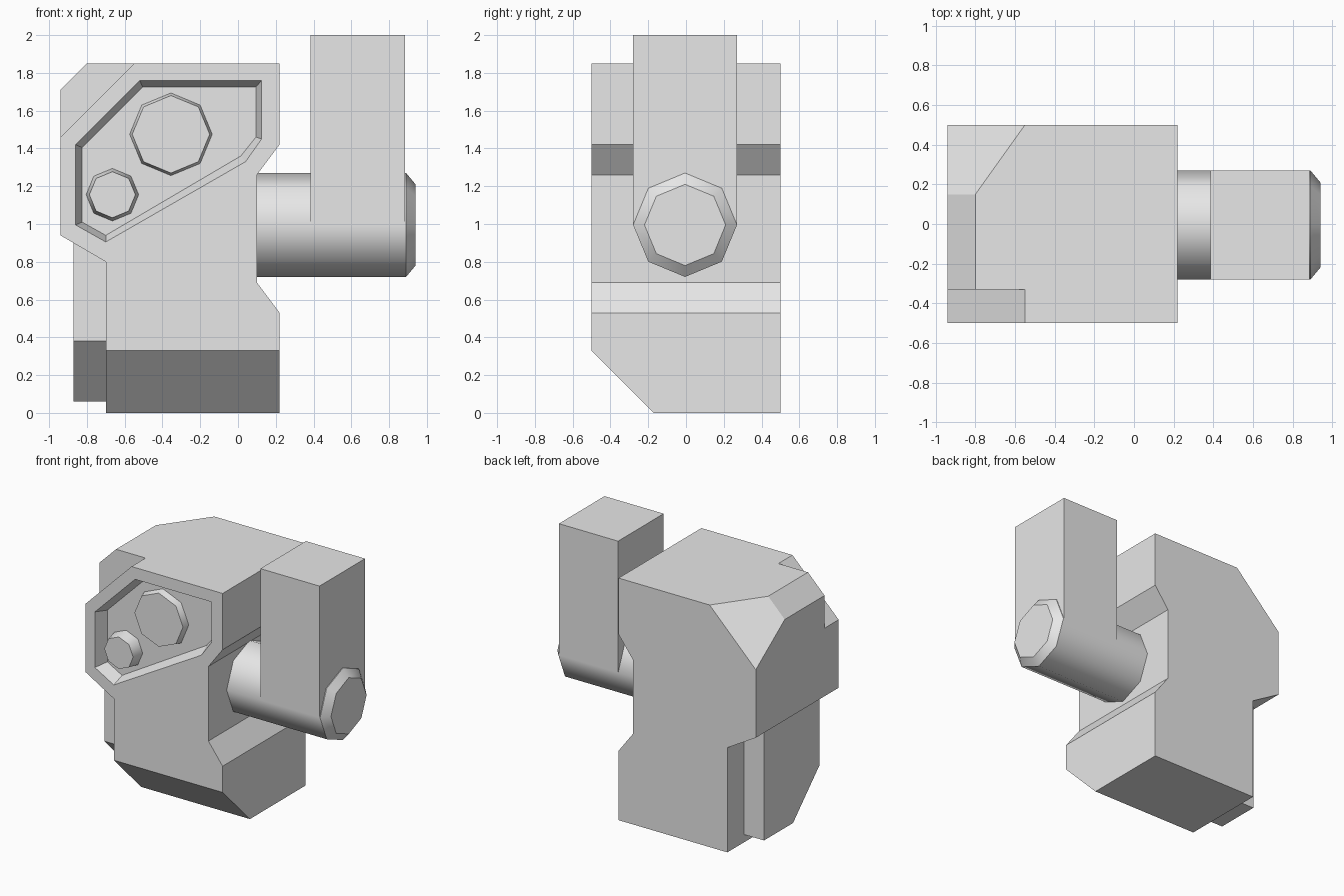
import bpy, bmesh
from math import cos, sin, pi
from mathutils import Vector

cube = bpy.data.objects.get("Cube")
if cube:
    bpy.data.objects.remove(cube, do_unlink=True)

GREY = (0.8, 0.8, 0.8, 1)
grey = bpy.data.materials.new("plain_grey")
grey.use_nodes = True
grey.diffuse_color = GREY
grey.node_tree.nodes["Principled BSDF"].inputs["Base Color"].default_value = GREY


def loft(name, rings, smooth=False, cut=None):
    """Skin a stack of matching rings, cap both ends, optionally slice by y + z = cut."""
    bm = bmesh.new()
    rows = [[bm.verts.new(p) for p in ring] for ring in rings]
    n = len(rows[0])
    for a, b in zip(rows, rows[1:]):
        for i in range(n):
            j = (i + 1) % n
            bm.faces.new((a[i], a[j], b[j], b[i])).smooth = smooth
    bm.faces.new(rows[0])
    bm.faces.new(rows[-1])
    # Keep the edges running around each ring crisp
    for row in rows:
        for i in range(n):
            bm.edges.get((row[i], row[(i + 1) % n])).smooth = False
    bmesh.ops.remove_doubles(bm, verts=bm.verts[:], dist=0.0005)
    if cut is not None:
        bmesh.ops.bisect_plane(bm, geom=bm.verts[:] + bm.edges[:] + bm.faces[:],
                               plane_co=(0, cut, 0), plane_no=(0, -1, -1), clear_outer=True)
        bmesh.ops.holes_fill(bm, edges=[e for e in bm.edges if e.is_boundary], sides=0)
    if not smooth:
        bmesh.ops.dissolve_limit(bm, angle_limit=0.005, verts=bm.verts[:], edges=bm.edges[:])
    bmesh.ops.recalc_face_normals(bm, faces=bm.faces[:])
    mesh = bpy.data.meshes.new(name)
    bm.to_mesh(mesh)
    bm.free()
    mesh.materials.append(grey)
    obj = bpy.data.objects.new(name, mesh)
    bpy.context.collection.objects.link(obj)
    return obj


def section(points, y):
    """Front-facing (x, z) outline placed at depth y."""
    return [Vector((x, y, z)) for x, z in points]


def octagon(centre, radius, u):
    """Corner-up octagon spanned by direction u and the vertical."""
    return [Vector(centre) + radius * (cos(k * pi / 4) * Vector(u) + sin(k * pi / 4) * Vector((0, 0, 1)))
            for k in range(8)]


def block(name, x, y, z, cut=None):
    outline = [(x[0], z[0]), (x[1], z[0]), (x[1], z[1]), (x[0], z[1])]
    return loft(name, [section(outline, y[0]), section(outline, y[1])], cut=cut)


# Main body: the upper outer corner changes between a large and a small chamfer
outline = [(-0.94, 0.94), (-0.70, 0.80), (-0.70, 0), (0.22, 0), (0.22, 0.53),
           (0.10, 0.69), (0.10, 1.26), (0.22, 1.42), (0.22, 1.85)]
top, side = (-0.55, 1.85), (-0.94, 1.46)
large = outline + [top, top, side, side]
small = outline + [top, (-0.80, 1.85), (-0.94, 1.71), side]
body = loft("body", [section(large, -0.5), section(large, -0.33), section(small, -0.33),
                     section(small, 0.15), section(large, 0.5)], cut=-0.17)

# Bevelled pocket in the front face
rim = [(-0.86, 1.42), (-0.52, 1.76), (0.125, 1.76), (0.125, 1.45),
       (0.04, 1.33), (-0.70, 0.905), (-0.86, 0.995)]
floor = [(-0.825, 1.405), (-0.505, 1.725), (0.095, 1.725), (0.095, 1.46),
         (0.015, 1.36), (-0.70, 0.94), (-0.825, 1.01)]
cutter = loft("pocket_cutter", [section(rim, -0.6), section(rim, -0.5), section(floor, -0.4)])
cutter.hide_render = True
pocket = body.modifiers.new("pocket", 'BOOLEAN')
pocket.operation = 'DIFFERENCE'
pocket.solver = 'EXACT'
pocket.object = cutter
bpy.context.view_layer.objects.active = body
bpy.ops.object.modifier_apply(modifier="pocket")
bpy.data.objects.remove(cutter, do_unlink=True)

# Tapered buttons standing in the pocket
for name, x, z, r0, r1, y in (("large_button", -0.355, 1.475, 0.22, 0.205, -0.45),
                              ("small_button", -0.665, 1.155, 0.14, 0.122, -0.49)):
    loft(name, [octagon((x, -0.395, z), r0, (1, 0, 0)), octagon((x, y, z), r1, (1, 0, 0))], smooth=True)

# Plate on the outer side, below the overhang
block("side_plate", (-0.87, -0.66), (-0.37, 0.30), (0.06, 0.899), cut=0.01)

# Shaft with a chamfered end, and the arm rising from it
shaft = [(0.09, 0.275), (0.89, 0.275), (0.94, 0.215)]
loft("shaft", [octagon((x, -0.005, 0.995), r, (0, 1, 0)) for x, r in shaft], smooth=True)
block("arm", (0.385, 0.885), (-0.28, 0.27), (0.995, 2.0))
